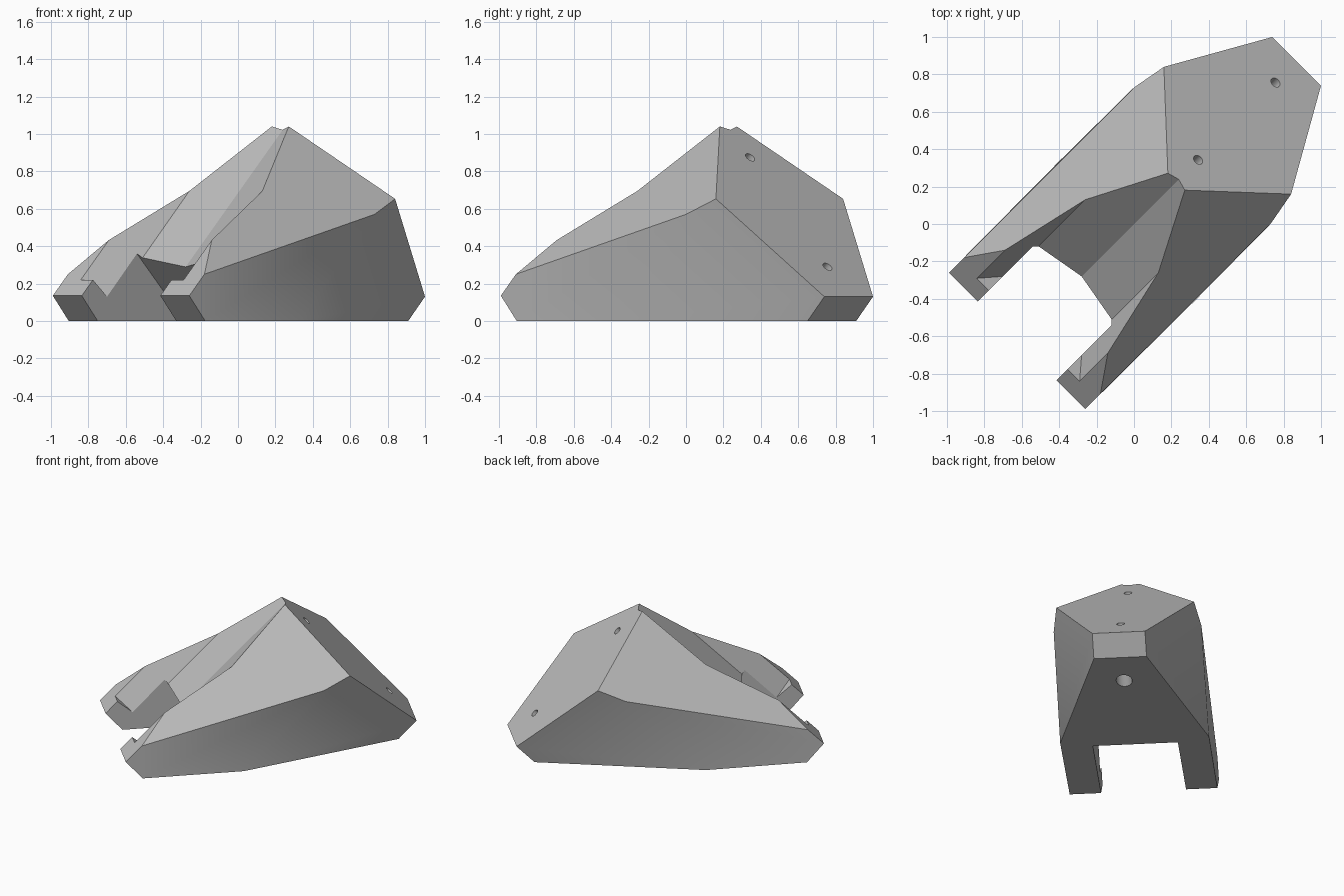
import bpy, bmesh
from math import radians
from mathutils import Vector, Matrix

if "Cube" in bpy.data.objects:
    bpy.data.objects.remove(bpy.data.objects["Cube"])

grey = bpy.data.materials.new("plain_grey")
grey.use_nodes = True
colour = (0.5, 0.5, 0.5, 1)
grey.diffuse_color = colour
grey.node_tree.nodes["Principled BSDF"].inputs["Base Color"].default_value = colour

turn = Matrix.Rotation(radians(45), 4, 'Z')   # the body runs along the diagonal

# Corners of one half: along the body, sideways, height
corner = dict(
    heel=(1.23, .184, .13), heel_mid=(1.23, 0, .13),
    heel_base=(1.103, .184, 0), heel_base_mid=(1.103, 0, 0),
    shoulder=(.707, .481, .653), peak=(.32, .064, 1.04), peak_mid=(.338, 0, 1.022),
    waist=(.516, .516, .57), waist_base=(-.05, .52, 0),
    toe_top=(-.77, .516, .25), toe=(-.884, .516, .135), toe_base=(-.764, .516, 0),
    toe_in=(-.884, .297, .135), toe_in_base=(-.764, .297, 0),
    ridge_in=(-.8, .297, .22), ridge_out=(-.8, .389, .22), vee=(-.693, .297, .13),
    crest=(-.587, .389, .433), rim=(-.092, .276, .695),
    notch=(-.467, .297, .36), lip=(-.445, .276, .338), lip_mid=(-.396, 0, .289),
    notch_base=(-.107, .297, 0), notch_base_mid=(-.107, 0, 0),
)

half_faces = [
    "heel shoulder peak peak_mid heel_mid",                       # sloping back
    "heel heel_mid heel_base_mid heel_base",                      # heel chamfer
    "waist waist_base toe_base toe toe_top",                      # outer leg wall
    "waist shoulder heel heel_base waist_base",                   # tapered side
    "peak shoulder waist toe_top crest rim",                      # upper side
    "toe toe_in ridge_in ridge_out crest toe_top",                # toe slope
    "toe toe_base toe_in_base toe_in",                            # toe front
    "ridge_in vee ridge_out",                                     # small groove
    "ridge_out vee notch lip rim crest",                          # inner leg top
    "toe_in toe_in_base notch_base notch vee ridge_in",           # inner leg wall
    "rim lip lip_mid peak_mid peak",                              # valley
    "notch_base notch_base_mid lip_mid lip notch",                # undercut wall
    "toe_base waist_base heel_base heel_base_mid notch_base_mid notch_base toe_in_base",
]

# Body, mirrored about its long axis
bm = bmesh.new()
for side in (1, -1):
    verts = {n: bm.verts.new((a, side * s, h)) for n, (a, s, h) in corner.items()}
    for names in half_faces:
        bm.faces.new([verts[n] for n in names.split()])
bmesh.ops.remove_doubles(bm, verts=bm.verts, dist=0.0005)
bmesh.ops.recalc_face_normals(bm, faces=bm.faces)
bmesh.ops.dissolve_limit(bm, angle_limit=radians(0.5), verts=bm.verts, edges=bm.edges)
bm.transform(turn)
mesh = bpy.data.meshes.new("wedge_body")
bm.to_mesh(mesh)
bm.free()
body = bpy.data.objects.new("wedge_body", mesh)
bpy.context.collection.objects.link(body)
mesh.materials.append(grey)


def drill(name, mouth, radius, start, end):
    """Cut a round bore square to the sloping back, between two depths."""
    inward = Vector((-1, 0, -1)).normalized()
    middle = Vector(mouth) + inward * (start + end) / 2
    bpy.ops.mesh.primitive_cylinder_add(vertices=24, radius=radius, depth=end - start)
    cutter = bpy.context.object
    cutter.name = name
    cutter.hide_render = True
    cutter.data.materials.append(grey)
    cutter.matrix_world = turn @ Matrix.Translation(middle) @ Matrix.Rotation(radians(45), 4, 'Y')
    bpy.context.view_layer.update()
    mod = body.modifiers.new(name, 'BOOLEAN')
    mod.operation = 'DIFFERENCE'
    mod.solver = 'EXACT'
    mod.object = cutter
    bpy.ops.object.select_all(action='DESELECT')
    bpy.context.view_layer.objects.active = body
    body.select_set(True)
    bpy.ops.object.modifier_apply(modifier=name)
    bpy.data.objects.remove(cutter)


# Screw holes, each with a wider bore from the far side
for label, mouth, length in (("lower", (1.07, 0, .29), .6), ("upper", (.485, 0, .875), 1.25)):
    drill(label + "_hole", mouth, .028, -.1, .2)
    drill(label + "_bore", mouth, .056, .15, length)

bpy.ops.object.select_all(action='DESELECT')
body.select_set(True)
bpy.context.view_layer.objects.active = body
bpy.ops.object.shade_smooth_by_angle(angle=radians(30))
